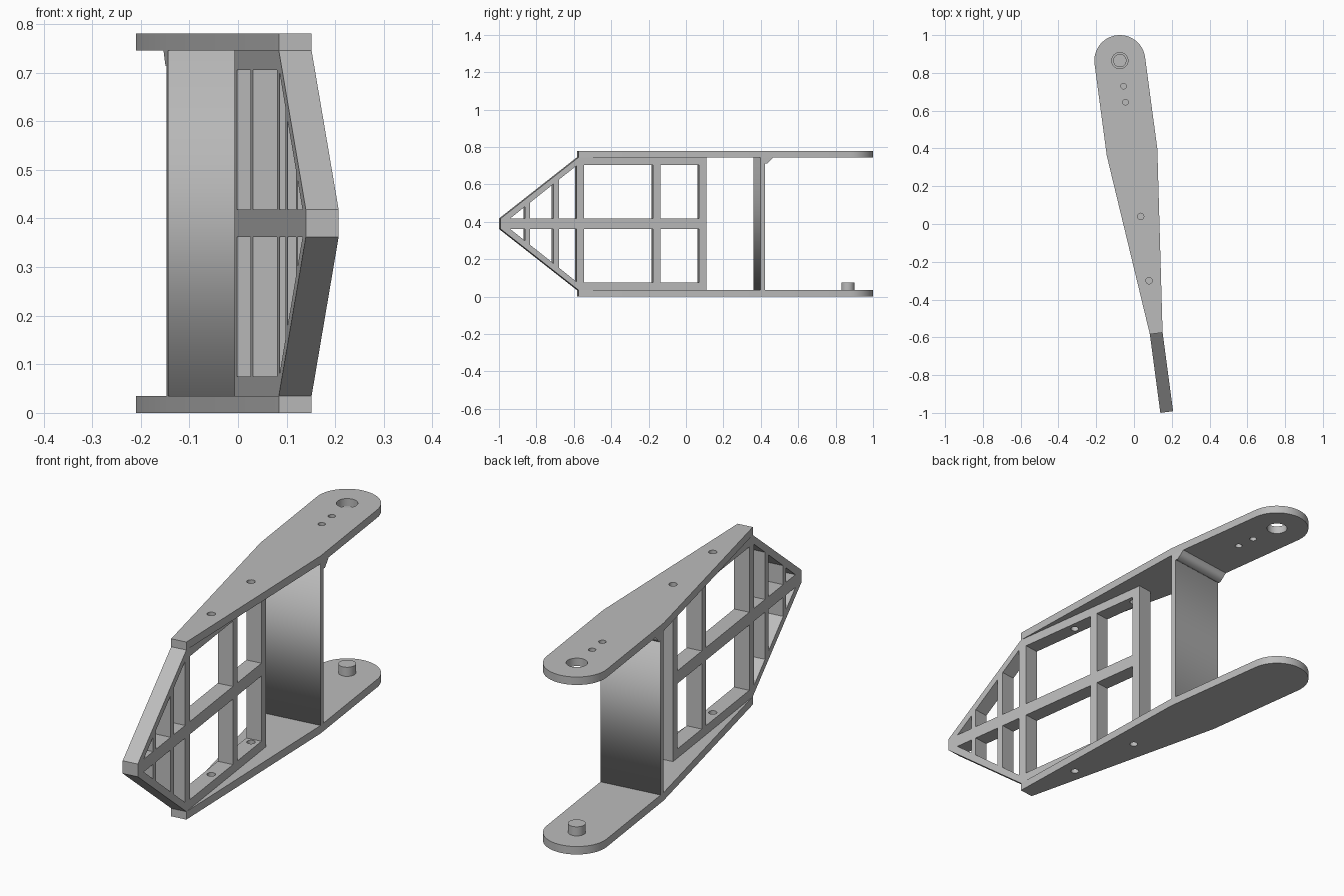
import bpy, bmesh, math
from mathutils import Matrix, Vector

cube = bpy.data.objects.get("Cube")
if cube:
    bpy.data.objects.remove(cube, do_unlink=True)

grey = bpy.data.materials.new("plain_grey")
grey.use_nodes = True
colour = (0.5, 0.5, 0.5, 1)
grey.diffuse_color = colour
grey.node_tree.nodes["Principled BSDF"].inputs["Base Color"].default_value = colour

# Arm frame: origin at the pivot, local -y runs down the arm
ARM = Matrix.Translation((-0.075, 0.865, 0)) @ Matrix.Rotation(math.radians(7.6), 4, "Z")
# Side profiles: curve x -> y, curve y -> z, thickness -> x
SIDE = Matrix(((0, 0, 1, 0), (1, 0, 0, 0), (0, 1, 0, 0), (0, 0, 0, 1)))
HEIGHT, PLATE, TIP = 0.78, 0.035, -1.877
TOP = HEIGHT - PLATE


def circle(x, y, r, n=32):
    return [(x + r * math.cos(math.tau * i / n), y + r * math.sin(math.tau * i / n))
            for i in range(n)]


def slab(name, loops, thickness, placement):
    """Extrude an outline with holes, centred on its own plane."""
    curve = bpy.data.curves.new(name, "CURVE")
    curve.dimensions = "2D"
    curve.fill_mode = "BOTH"
    curve.extrude = thickness / 2
    for loop in loops:
        spline = curve.splines.new("POLY")
        spline.points.add(len(loop) - 1)
        for point, (x, y) in zip(spline.points, loop):
            point.co = (x, y, 0, 1)
        spline.use_cyclic_u = True
    temp = bpy.data.objects.new(name + "_curve", curve)
    bpy.context.scene.collection.objects.link(temp)
    deps = bpy.context.evaluated_depsgraph_get()
    mesh = bpy.data.meshes.new_from_object(temp.evaluated_get(deps))
    bpy.data.objects.remove(temp, do_unlink=True)
    mesh.name = name
    bm = bmesh.new()
    bm.from_mesh(mesh)
    bmesh.ops.remove_doubles(bm, verts=bm.verts, dist=0.0001)
    bmesh.ops.transform(bm, matrix=ARM @ placement, verts=bm.verts)
    bmesh.ops.recalc_face_normals(bm, faces=bm.faces)
    bm.to_mesh(mesh)
    bm.free()
    mesh.materials.clear()
    mesh.materials.append(grey)
    obj = bpy.data.objects.new(name, mesh)
    bpy.context.scene.collection.objects.link(obj)
    return obj


def local(x, y):
    p = ARM.inverted() @ Vector((x, y, 0))
    return p.x, p.y


def at(z):
    return Matrix.Translation((0, 0, z))


# Arm plates: rounded pivot end, straight sides, narrow front end
R, HALF = 0.135, 0.034
outline = [(R * math.cos(math.pi * i / 32), R * math.sin(math.pi * i / 32)) for i in range(33)]
outline += [(-R, -0.49), (-HALF, TIP + 0.42), (HALF, TIP + 0.42), (R, -0.49)]
bolts = [circle(*local(0.035, 0.04), 0.017), circle(*local(0.08, -0.3), 0.017)]
small_holes = [circle(*local(-0.055, 0.73), 0.015), circle(*local(-0.045, 0.645), 0.015)]

bottom_plate = slab("bottom_plate", [outline] + bolts, PLATE, at(PLATE / 2))
top_plate = slab("top_plate", [outline, circle(0, 0, 0.043)] + bolts + small_holes,
                 PLATE, at(HEIGHT - PLATE / 2))
pin = slab("pivot_pin", [circle(0, 0, 0.035)], 0.045, at(PLATE + 0.0175))

# Lattice frame: pointed outline with mirrored rows of windows
BAR, RAIL = 0.418, 0.705


def flip(loop):
    return [(u, HEIGHT - z) for u, z in loop]


def slope(u):
    return BAR + 0.788 * (u - 0.051)


upper = [(0, BAR), (0.42, TOP), (1.11, TOP)]
frame_outline = upper + flip(upper)[::-1]
windows = [[(0.051, BAR), (0.132, BAR), (0.132, slope(0.132))]]
for a, b in ((0.157, 0.284), (0.314, 0.41)):
    windows.append([(a, BAR), (b, BAR), (b, slope(b)), (a, slope(a))])
for a, b in ((0.45, 0.823), (0.861, 1.07)):
    windows.append([(a, BAR), (b, BAR), (b, RAIL), (a, RAIL)])
windows += [flip(w) for w in windows]
lattice = slab("lattice_frame", [frame_outline] + windows, 2 * HALF,
               Matrix.Translation((0, TIP, 0)) @ SIDE)

# Bolt holes through the lattice rails
for z in (0.055, HEIGHT - 0.055):
    for bolt in bolts:
        cutter = slab("bolt_cutter", [bolt], 0.09, at(z))
        cutter.hide_render = True
        cut = lattice.modifiers.new("bolt_hole", "BOOLEAN")
        cut.operation = "DIFFERENCE"
        cut.solver = "EXACT"
        cut.object = cutter
        bpy.context.view_layer.objects.active = lattice
        bpy.ops.object.modifier_apply(modifier=cut.name)
        bpy.data.objects.remove(cutter, do_unlink=True)

# Cross wall with a bevelled stop strip under the top plate
wall = slab("cross_wall", [[(-0.49, PLATE), (-0.465, PLATE), (-0.465, TOP), (-0.49, TOP)]],
            2 * R, SIDE)
strip = slab("stop_strip", [[(-0.465, 0.713), (-0.452, 0.713), (-0.42, TOP), (-0.465, TOP)]],
             2 * R, SIDE)

# Smooth the round edges only
bpy.ops.object.select_all(action="DESELECT")
for obj in (bottom_plate, top_plate, pin, lattice):
    obj.select_set(True)
bpy.context.view_layer.objects.active = top_plate
bpy.ops.object.shade_smooth_by_angle(angle=math.radians(30))
